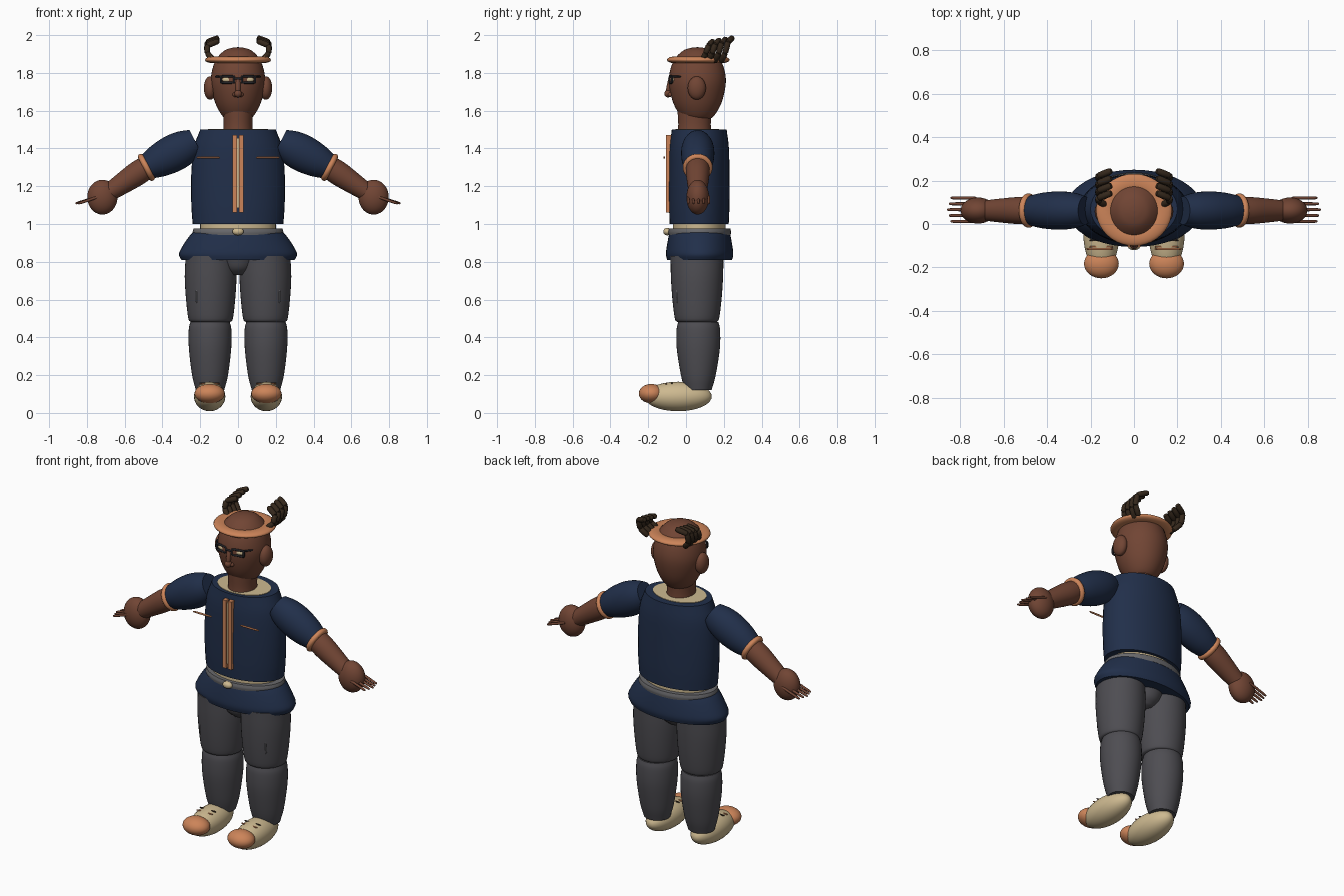
import bpy, bmesh, math
from mathutils import Vector

cube = bpy.data.objects.get("Cube")
if cube:
    bpy.data.objects.remove(cube, do_unlink=True)


def material(name, code):
    rgb = [int(code[i:i + 2], 16) / 255 for i in (0, 2, 4)]
    col = [((c + .055) / 1.055) ** 2.4 if c > .04 else c / 12.92 for c in rgb] + [1]
    m = bpy.data.materials.new(name)
    m.use_nodes = True
    m.diffuse_color = col
    m.node_tree.nodes["Principled BSDF"].inputs["Base Color"].default_value = col
    return m


SKIN = material("brown skin", "714534")
NAVY = material("navy cloth", "212F4A")
TRIM = material("copper trim", "CC8459")
GREY = material("charcoal cloth", "4E4D52")
CREAM = material("cream", "CDB990")
HAIR = material("dark brown", "35281C")
FRAME = material("black frame", "222226")
BELT = material("belt grey", "69696C")


def finish(ob, name, mat):
    ob.name = name
    ob.data.materials.append(mat)
    ob.data.shade_smooth()
    ob.data.set_sharp_from_angle(angle=math.radians(40))
    return ob


def refine(rows, steps=4):
    # Catmull-Rom smoothing of a profile
    pts = [Vector(r) for r in rows]
    pts = [2 * pts[0] - pts[1]] + pts + [2 * pts[-1] - pts[-2]]
    out = []
    for a, b, c, d in zip(pts, pts[1:], pts[2:], pts[3:]):
        for k in range(steps):
            t = k / steps
            out.append((2 * b + (c - a) * t + (2 * a - 5 * b + 4 * c - d) * t * t
                        + (3 * b - a - 3 * c + d) * t ** 3) / 2)
    return out + [pts[-2]]


def loft(name, mat, profile, a=(0, 0, 0), b=(0, 0, 1), n=40, steps=4):
    # elliptical sections (rx, ry, t) along the line from a to b
    a, b = Vector(a), Vector(b)
    turn = Vector((0, 0, 1)).rotation_difference(b - a)
    size = (b - a).length
    bm = bmesh.new()
    rings = []
    for rx, ry, t in refine(profile, steps):
        ang = [math.tau * i / n for i in range(n)]
        rings.append([bm.verts.new(a + turn @ Vector(
            (max(rx, .001) * math.cos(g), max(ry, .001) * math.sin(g), t * size))) for g in ang])
    for lo, hi in zip(rings, rings[1:]):
        for i in range(n):
            j = (i + 1) % n
            bm.faces.new((lo[i], lo[j], hi[j], hi[i]))
    bm.faces.new(rings[0][::-1])
    bm.faces.new(rings[-1])
    me = bpy.data.meshes.new(name)
    bm.to_mesh(me)
    bm.free()
    ob = bpy.data.objects.new(name, me)
    bpy.context.collection.objects.link(ob)
    return finish(ob, name, mat)


def rod(name, mat, a, b, r):
    # rounded rod between two points
    return loft(name, mat, [(r * .5, r * .5, -.04), (r, r, .1), (r, r, .9), (r * .5, r * .5, 1.04)],
                a, b, 12, 2)


def ball(name, mat, loc, scale):
    bpy.ops.mesh.primitive_uv_sphere_add(segments=32, ring_count=20, location=loc)
    ob = bpy.context.object
    ob.scale = scale
    return finish(ob, name, mat)


def ring(name, mat, loc, major, minor, axis=(0, 0, 1), scale=(1, 1, 1)):
    bpy.ops.mesh.primitive_torus_add(major_segments=40, minor_segments=14, location=loc,
                                     major_radius=major, minor_radius=minor)
    ob = bpy.context.object
    ob.rotation_mode = 'QUATERNION'
    ob.rotation_quaternion = Vector((0, 0, 1)).rotation_difference(Vector(axis))
    ob.scale = scale
    return finish(ob, name, mat)


def block(name, mat, loc, size):
    bpy.ops.mesh.primitive_cube_add(size=1, location=loc)
    ob = bpy.context.object
    ob.scale = size
    return finish(ob, name, mat)


def column(name, mat, profile, x, y):
    return loft(name, mat, profile, (x, y, 0), (x, y, 1))


# torso, shirt and belt
column("jacket", NAVY, [(.24, .156, 1), (.247, .16, 1.1), (.248, .16, 1.25),
                        (.235, .157, 1.4), (.2, .145, 1.5)], 0, .07)
column("shirt_collar", CREAM, [(.16, .115, 1.495), (.16, .115, 1.503)], 0, .06)
column("waist", CREAM, [(.2, .14, .96), (.2, .14, 1.01)], 0, .07)
column("belt", BELT, [(.237, .164, .942), (.24, .166, .958), (.235, .162, .976)], 0, .072)
ball("buckle", CREAM, (0, -.1, .96), (.03, .02, .02))
column("jacket_hem", NAVY, [(.235, .158, .96), (.262, .165, .93), (.295, .174, .88),
                            (.313, .178, .84), (.3, .172, .81)], 0, .072)
column("pelvis", GREY, [(.055, .07, .73), (.09, .11, .765), (.12, .13, .82)], 0, .06)
block("zipper", CREAM, (0, -.08, 1.27), (.01, .036, .37))

# neck and head
column("neck", SKIN, [(.078, .088, 1.48), (.076, .086, 1.53), (.08, .09, 1.6)], 0, .045)
column("head", SKIN, [(.05, .05, 1.545), (.085, .09, 1.575), (.12, .127, 1.64), (.143, .149, 1.73),
                      (.14, .147, 1.8), (.117, .122, 1.87), (.075, .078, 1.916), (.035, .036, 1.932),
                      (.002, .002, 1.936)], 0, .06)
ring("headband", TRIM, (0, .065, 1.869), .133, .042, scale=(1, .95, .42))
rod("nose_bridge", SKIN, (0, -.08, 1.77), (0, -.095, 1.7), .013)
ball("nose_tip", SKIN, (0, -.095, 1.69), (.02, .02, .02))
rod("glasses_bridge", FRAME, (-.02, -.088, 1.77), (.02, -.088, 1.77), .006)

for s, side in ((1, "left"), (-1, "right")):
    # face
    ball(side + "_ear", SKIN, (s * .147, .057, 1.72), (.034, .048, .062))
    ball(side + "_nostril", SKIN, (s * .016, -.083, 1.685), (.013, .014, .012))
    ball(side + "_eye", CREAM, (s * .054, -.068, 1.764), (.03, .015, .015))
    corners = [(s * x, -.086 + .012 * (x > .05), z) for x, z in
               ((.02, 1.748), (.02, 1.782), (.09, 1.782), (.09, 1.748))]
    for i, c in enumerate(corners):
        rod(f"{side}_glasses_frame_{i}", FRAME, c, corners[i - 1], .006)
    rod(side + "_glasses_temple", FRAME, corners[2], (s * .118, -.03, 1.78), .005)

    # curled hair strands, three joints each
    for k in range(4):
        y, lift = .085 + .034 * k, .006 * k
        path = [(.125, y, 1.862), (.163, y + .02, 1.905), (.163, y + .035, 1.945 + lift),
                (.105, y + .058, 1.968 + lift)]
        for j in range(3):
            a, b = [(s * p[0], p[1], p[2]) for p in path[j:j + 2]]
            rod(f"{side}_hair_strand_{k}_{j}", HAIR, a, b, .015)

    # arm
    shoulder, elbow, wrist = (s * .225, .062, 1.436), (s * .485, .062, 1.3), (s * .7, .062, 1.155)
    along = Vector(elbow) - Vector(shoulder)
    loft(side + "_sleeve", NAVY, [(.07, .065, 0), (.09, .082, .2), (.098, .088, .45),
                                  (.088, .082, .75), (.066, .066, 1)], shoulder, elbow)
    ring(side + "_cuff", TRIM, elbow, .063, .016, along)
    loft(side + "_forearm", SKIN, [(.062, .062, 0), (.064, .062, .25), (.056, .055, .6),
                                   (.045, .045, 1)], elbow, wrist)
    ball(side + "_hand", SKIN, (s * .718, .062, 1.142), (.08, .06, .092))
    for k in range(-2, 3):
        y = .066 + .027 * k
        rod(f"{side}_finger_{k + 3}", SKIN, (s * .73, y, 1.147),
            (s * (.855 - .008 * abs(k)), y, 1.11), .007)

    # jacket front trim and chest pocket
    block(side + "_zip_strip", TRIM, (s * .018, -.083, 1.265), (.024, .046, .41))
    rod(side + "_chest_pocket", TRIM, (s * .1, -.115, 1.352), (s * .215, -.115, 1.352), .005)

    # leg
    column(side + "_thigh", GREY, [(.105, .105, .482), (.118, .117, .5), (.13, .13, .6),
                                   (.137, .138, .72), (.132, .14, .83)], s * .145, .058)
    column(side + "_calf", GREY, [(.075, .07, .12), (.095, .092, .2), (.112, .114, .34),
                                  (.113, .115, .44), (.104, .106, .482)], s * .148, .065)
    rod(side + "_thigh_pocket", BELT, (s * .22, -.046, .585), (s * .22, -.05, .65), .004)

    # shoe
    ball(side + "_shoe", CREAM, (s * .15, -.042, .087), (.083, .178, .078))
    ball(side + "_toe_cap", TRIM, (s * .15, -.183, .102), (.08, .067, .051))
    for k, y in enumerate((-.105, -.075)):
        rod(f"{side}_lace_{k}", TRIM if k == 0 else HAIR, (s * .1, y, .153 + .004 * k),
            (s * .2, y, .153 + .004 * k), .004)
